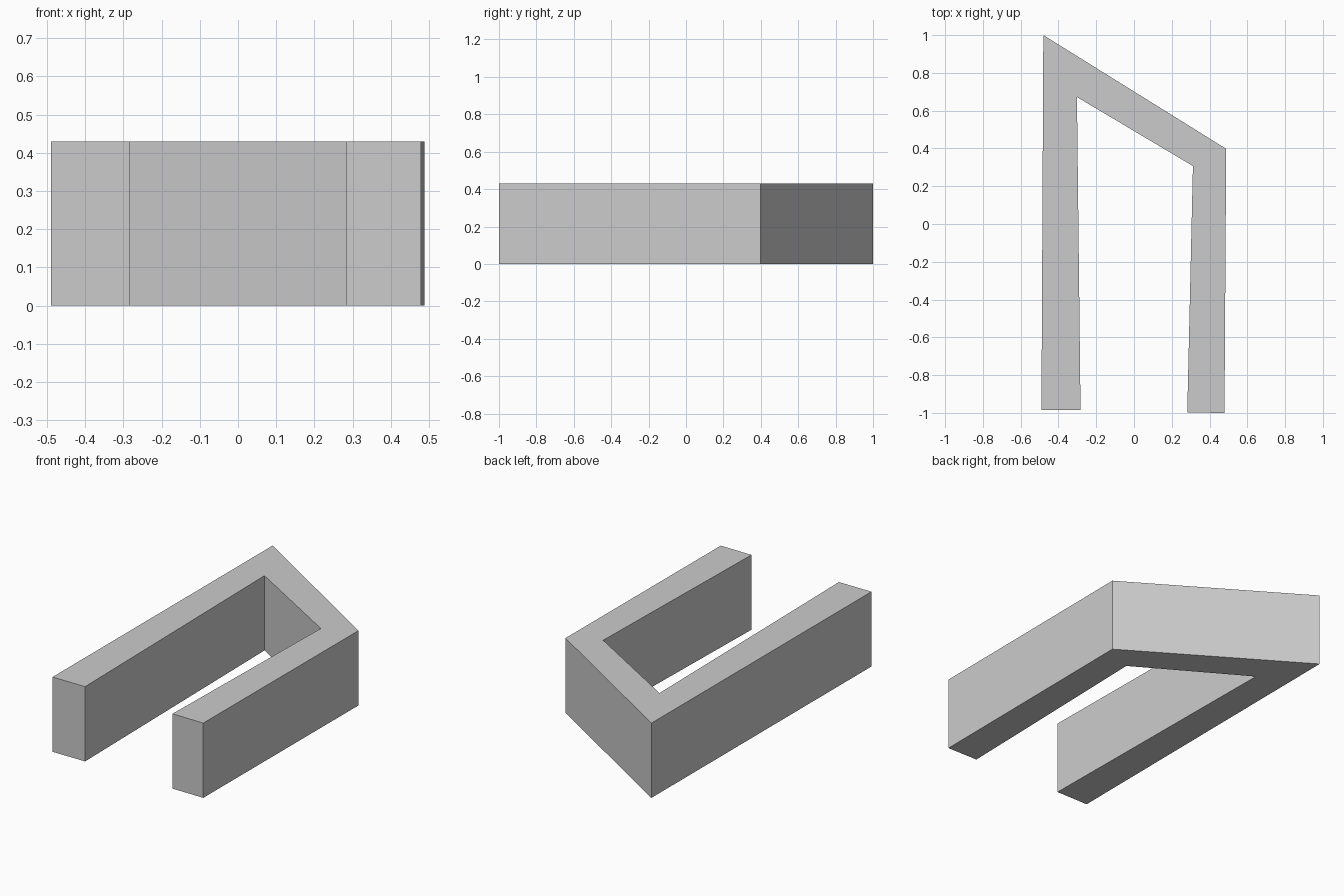
import bpy
import bmesh

cube = bpy.data.objects.get("Cube")
if cube:
    bpy.data.objects.remove(cube, do_unlink=True)

HEIGHT = 0.43

# Plain grey for the whole wall
grey = bpy.data.materials.new("light grey")
grey.use_nodes = True
colour = (0.6, 0.6, 0.6, 1)
grey.diffuse_color = colour
grey.node_tree.nodes["Principled BSDF"].inputs["Base Color"].default_value = colour

# Floor plan: outer edge, then back along the inner edge, from left arm to right arm
outer = [(-0.49, -0.985), (-0.48, 1.0), (0.488, 0.398), (0.479, -1.0)]
inner = [(0.282, -0.998), (0.312, 0.307), (-0.302, 0.672), (-0.283, -0.985)]

# Extrude the plan into a slanted-back, open-fronted wall
bm = bmesh.new()
base = bm.faces.new([bm.verts.new((x, y, 0)) for x, y in outer + inner])
result = bmesh.ops.extrude_face_region(bm, geom=[base], use_keep_orig=True)
top = [v for v in result["geom"] if isinstance(v, bmesh.types.BMVert)]
bmesh.ops.translate(bm, verts=top, vec=(0, 0, HEIGHT))
bmesh.ops.recalc_face_normals(bm, faces=bm.faces)

mesh = bpy.data.meshes.new("slanted_wall")
bm.to_mesh(mesh)
bm.free()
mesh.materials.append(grey)
wall = bpy.data.objects.new("slanted_wall", mesh)
bpy.context.collection.objects.link(wall)
